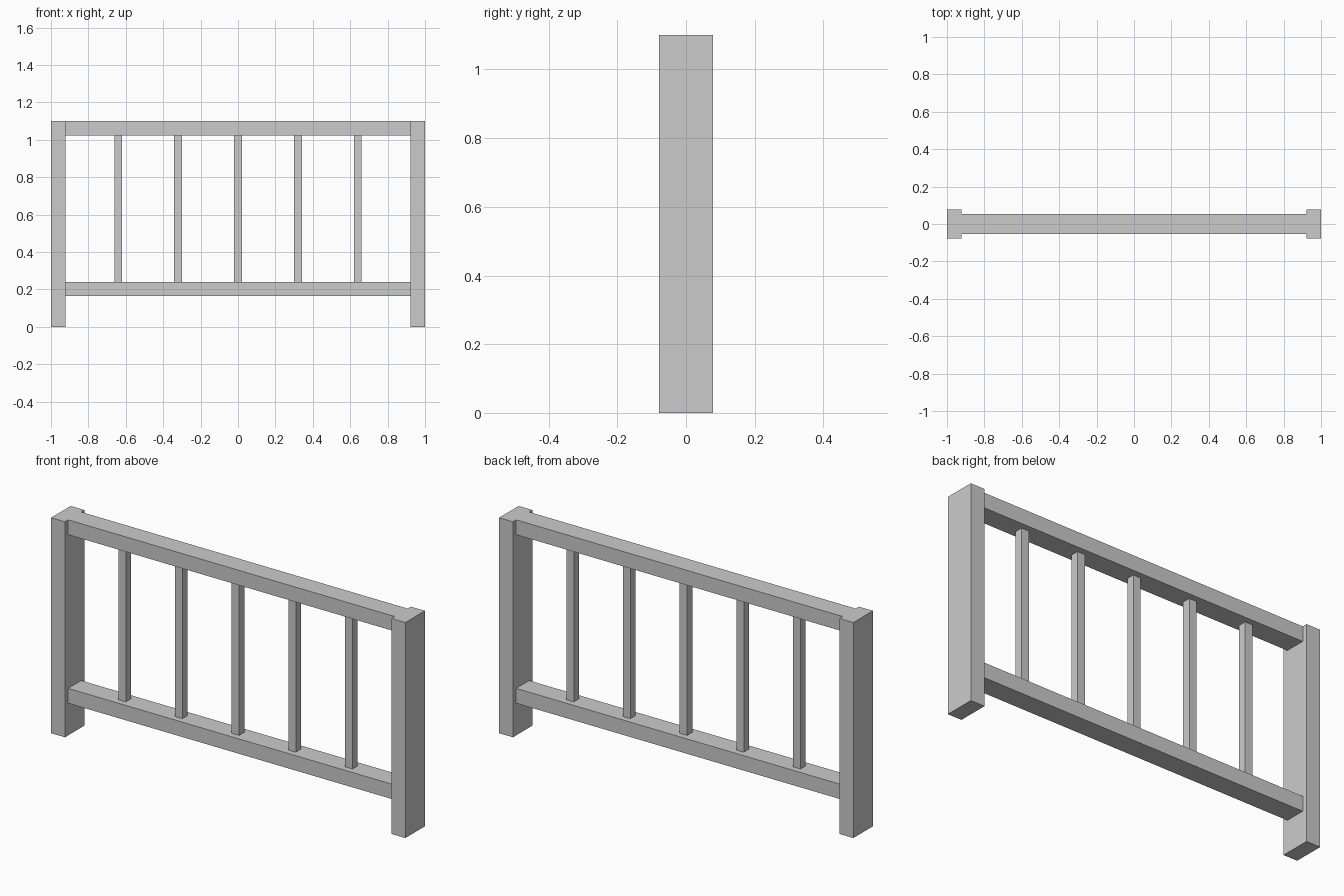
import bpy

if "Cube" in bpy.data.objects:
    bpy.data.objects.remove(bpy.data.objects["Cube"])


def box(name, x, z, size):
    """Box centred on x and y=0, standing at height z."""
    bpy.ops.mesh.primitive_cube_add(size=1, location=(x, 0, z + size[2] / 2))
    ob = bpy.context.object
    ob.name = name
    ob.scale = size
    bpy.ops.object.transform_apply(location=False, rotation=False, scale=True)
    return ob


HEIGHT = 1.1
POST = 0.078
RAIL_H = 0.076
LOW_Z = 0.164
SPACING = 0.32

# End posts
for side, x in (("left", -1), ("right", 1)):
    box(f"{side}_post", x * (1 - POST / 2), 0, (POST, 0.157, HEIGHT))

# Horizontal rails between the posts
rail_size = (2 - 2 * POST, 0.105, RAIL_H)
box("bottom_rail", 0, LOW_Z, rail_size)
box("top_rail", 0, HEIGHT - RAIL_H, rail_size)

# Balusters between the rails
base = LOW_Z + RAIL_H
for i in range(-2, 3):
    box(f"baluster_{i + 3}", i * SPACING, base, (0.042, 0.042, HEIGHT - RAIL_H - base))
